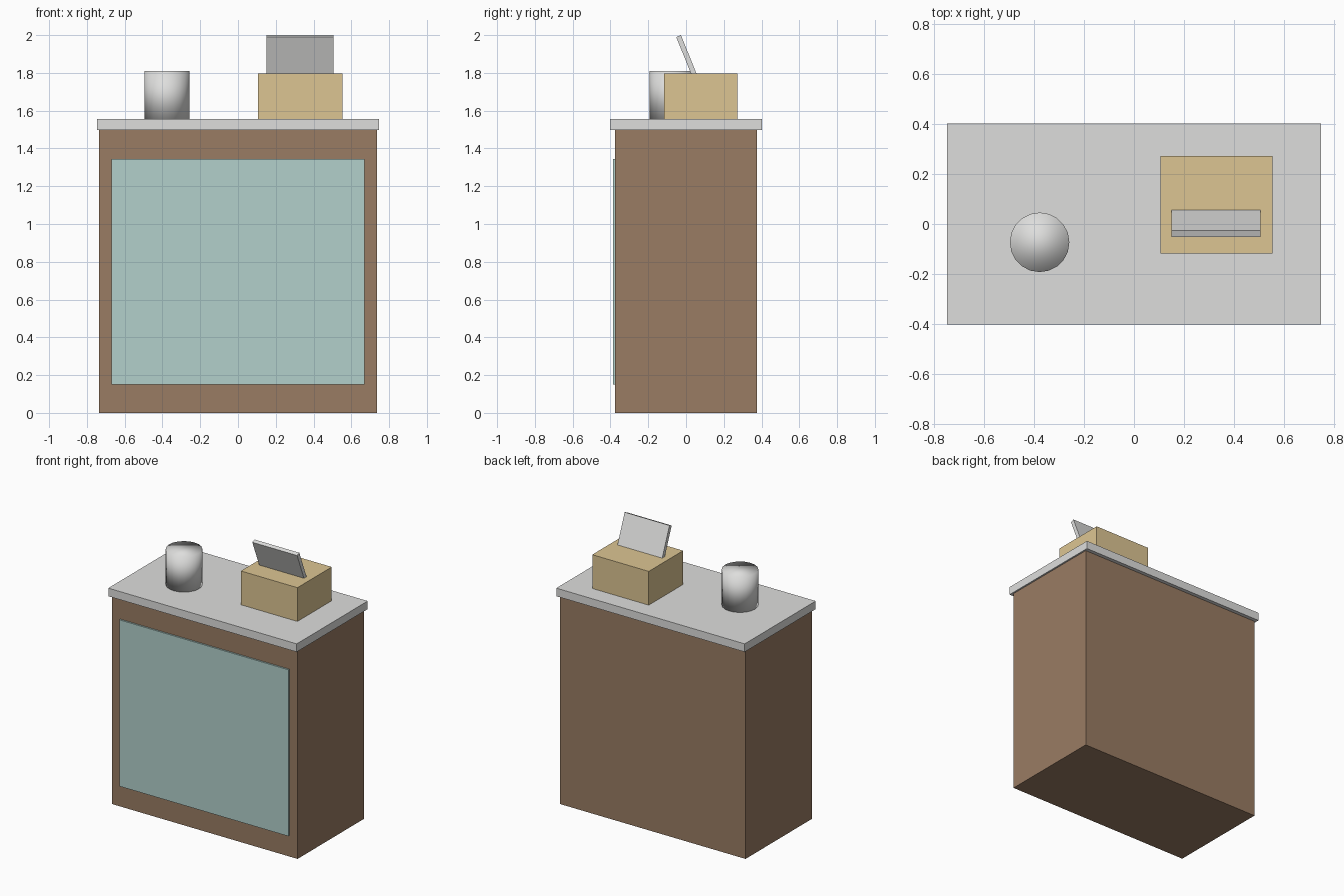
import bpy
from math import radians, sin, cos

cube = bpy.data.objects.get("Cube")
if cube:
    bpy.data.objects.remove(cube, do_unlink=True)


def material(name, rgb):
    mat = bpy.data.materials.new(name)
    mat.use_nodes = True
    color = (*rgb, 1)
    mat.diffuse_color = color
    mat.node_tree.nodes["Principled BSDF"].inputs["Base Color"].default_value = color
    return mat


wood = material("brown wood", (0.32, 0.20, 0.125))
glass = material("pale teal", (0.445, 0.63, 0.60))
grey = material("light grey", (0.73, 0.73, 0.72))
tan = material("tan", (0.72, 0.56, 0.29))


def box(name, x, y, z, mat):
    """Box spanning the given (low, high) ranges."""
    spans = (x, y, z)
    bpy.ops.mesh.primitive_cube_add(size=1, location=[(a + b) / 2 for a, b in spans])
    obj = bpy.context.object
    obj.name = name
    obj.scale = [b - a for a, b in spans]
    bpy.ops.object.transform_apply(location=False, rotation=False, scale=True)
    obj.data.materials.append(mat)
    return obj


# Counter body, front panel and overhanging top
box("counter_body", (-0.735, 0.735), (-0.375, 0.375), (0, 1.5), wood)
box("front_panel", (-0.67, 0.67), (-0.387, -0.373), (0.15, 1.343), glass)
box("counter_top", (-0.747, 0.747), (-0.402, 0.402), (1.497, 1.555), grey)

# Till with a tilted display standing on it
box("till_base", (0.105, 0.553), (-0.117, 0.272), (1.555, 1.797), tan)
tilt, height, thick = radians(22), 0.221, 0.027
display = box("till_display", (0.15, 0.505), (-thick / 2, thick / 2),
              (-height / 2, height / 2), grey)
display.rotation_euler.x = tilt
display.location.y = 0.002
display.location.z = 2 - (height * cos(tilt) + thick * sin(tilt)) / 2

# Round jar, softly shaded all over
bpy.ops.mesh.primitive_cylinder_add(vertices=20, radius=0.119, depth=0.255,
                                    location=(-0.377, -0.073, 1.6825))
jar = bpy.context.object
jar.name = "jar"
jar.data.materials.append(grey)
bpy.ops.object.shade_smooth()
